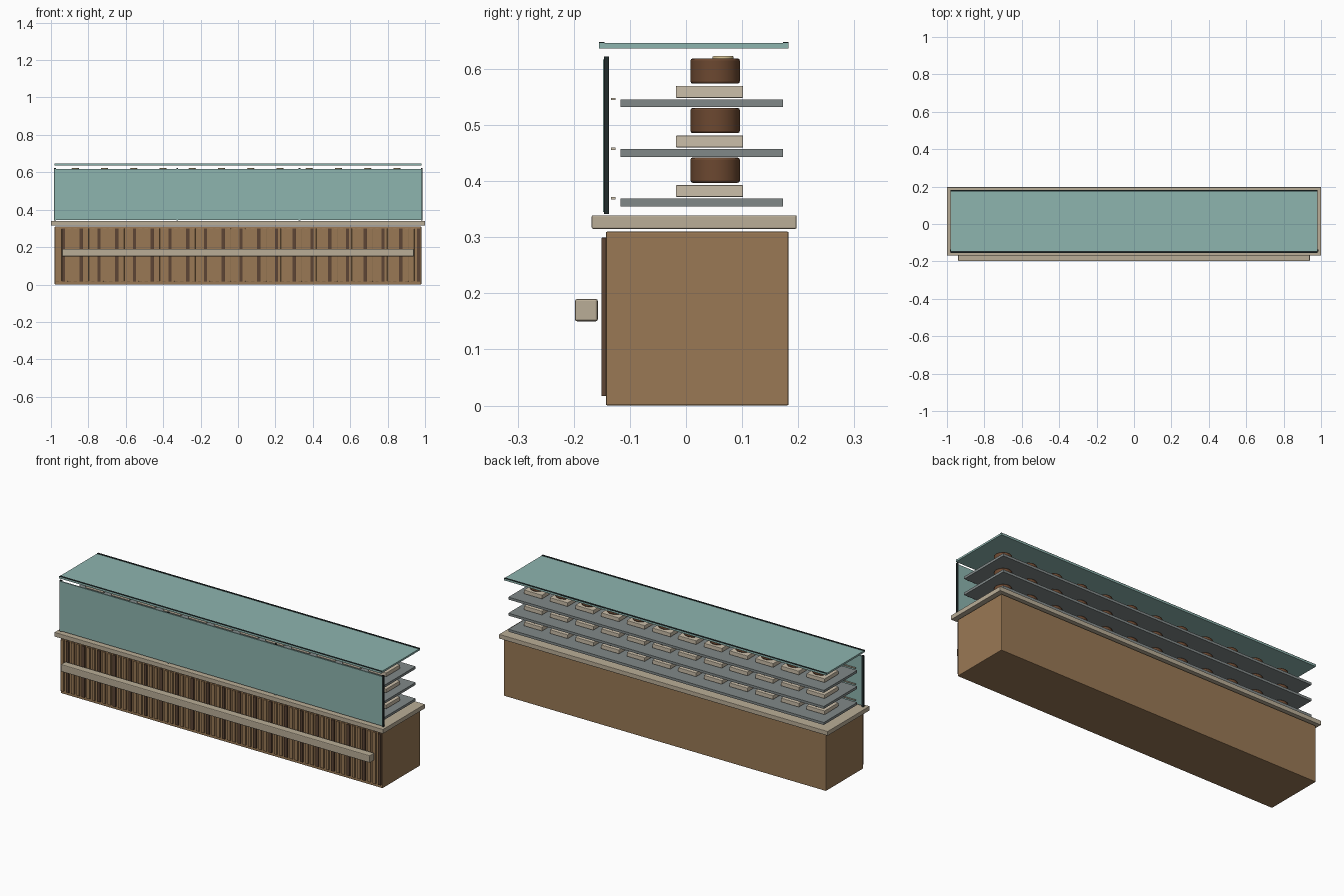
import bpy, math

if "Cube" in bpy.data.objects:
    bpy.data.objects.remove(bpy.data.objects["Cube"])

def mat(name, c):
    m = bpy.data.materials.new(name)
    m.diffuse_color = (*c, 1)
    m.use_nodes = True
    m.node_tree.nodes["Principled BSDF"].inputs["Base Color"].default_value = m.diffuse_color
    return m

WOOD = mat("wood", (0.32, 0.19, 0.09))
SLAT = mat("dark_wood", (0.11, 0.06, 0.035))
STONE = mat("stone", (0.49, 0.42, 0.31))
GLASS = mat("glass", (0.27, 0.46, 0.43))
DARK = mat("black_metal", (0.015, 0.025, 0.025))
SHELF = mat("shelf_glass", (0.22, 0.25, 0.25))
TRAY = mat("tray", (0.6, 0.52, 0.4))
CAKE = mat("chocolate", (0.15, 0.065, 0.03))
CREAM = mat("cream", (0.65, 0.52, 0.28))

def bevel(o, w, seg=2):
    b = o.modifiers.new("bevel", 'BEVEL')
    b.width, b.segments = w, seg

def box(name, x, y, z, m, bev=0):
    bpy.ops.mesh.primitive_cube_add(size=1, location=[sum(r) / 2 for r in (x, y, z)])
    o = bpy.context.object
    o.name = name
    o.scale = [r[1] - r[0] for r in (x, y, z)]
    bpy.ops.object.transform_apply(location=False, rotation=False, scale=True)
    o.data.materials.append(m)
    if bev:
        bevel(o, bev)
    return o

def disc(name, x, y, z0, z1, r, m, bev):
    bpy.ops.mesh.primitive_cylinder_add(vertices=24, radius=r, depth=z1 - z0,
                                        location=(x, y, (z0 + z1) / 2))
    o = bpy.context.object
    o.name = name
    o.data.materials.append(m)
    bpy.ops.object.shade_smooth_by_angle(angle=math.radians(40))
    bevel(o, bev)
    return o

# Cabinet, worktop and tray rail
box("cabinet", (-.98, .98), (-.143, .183), (0, .31), WOOD, .003)
box("worktop", (-1, 1), (-.168, .197), (.315, .339), STONE, .002)
box("tray_rail", (-.94, .94), (-.198, -.157), (.15, .19), STONE, .004)

# Vertical slats on the front
N = 62
for i in range(N):
    x = -.965 + 1.93 * i / (N - 1)
    box("front_slat", (x - .009, x + .009), (-.151, -.142), (.017, .299),
        SLAT if i % 3 == 1 else WOOD, .001)

# Front glass with slim posts
box("front_glass", (-.98, .98), (-.148, -.141), (.345, .617), GLASS)
for i in range(4):
    x = -.978 + .6535 * i
    box("glass_post", (x - .005, x + .005), (-.146, -.137), (.341, .622), DARK)

# Top glass with edge trims
box("top_glass", (-.98, .98), (-.155, .183), (.636, .646), GLASS)
for y in (-.155, .173):
    box("top_trim", (-.98, .98), (y, y + .01), (.644, .648), DARK)

# Shelves, light strips, trays and cakes
for k in range(3):
    z = .355 + .0883 * k
    box("shelf", (-.96, .96), (-.117, .173), (z, z + .0135), SHELF)
    box("shelf_light", (-.94, .94), (-.134, -.126), (z + .0125, z + .0165), TRAY)
    for i in range(12):
        x = -.86 + 1.72 * i / 11
        box("tray", (x - .055, x + .055), (-.018, .102), (z + .0165, z + .038), TRAY, .002)
        disc("cake", x, .052, z + .042, z + .087, .044, CAKE, .004)
        if k == 2:
            disc("cake_topping", x - .01, .066, z + .085, z + .091, .019, CREAM, .002)
